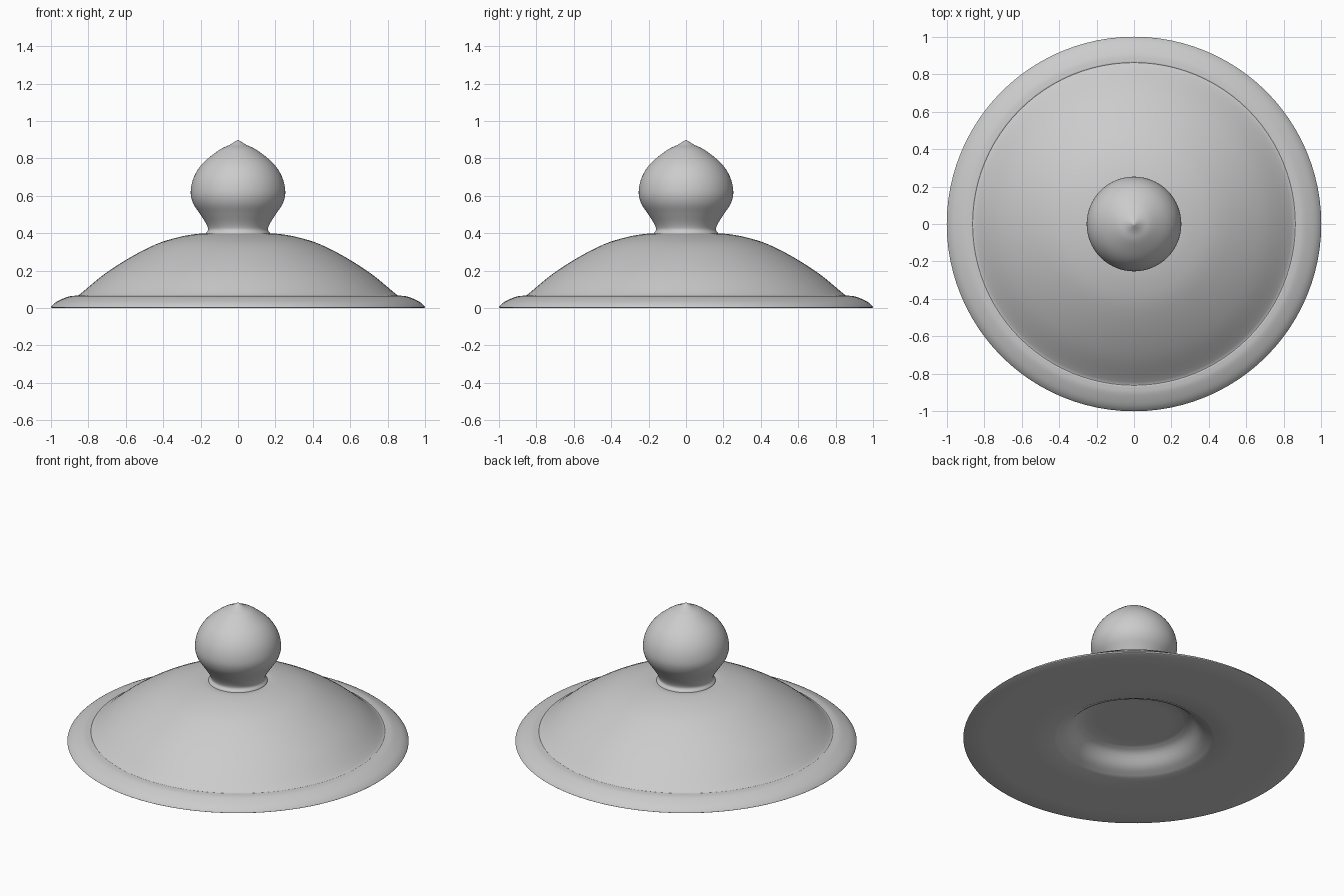
import bpy, bmesh
from math import tau, radians
from mathutils import Vector

if "Cube" in bpy.data.objects:
    bpy.data.objects.remove(bpy.data.objects["Cube"])


def smooth_path(points, steps=4):
    """Catmull-Rom curve through (radius, height) points."""
    p = [Vector((r, 0, z)) for r, z in points]
    p = [2 * p[0] - p[1]] + p + [2 * p[-1] - p[-2]]
    out = []
    for a, b, c, d in zip(p, p[1:], p[2:], p[3:]):
        for i in range(steps):
            t = i / steps
            out.append(0.5 * (2 * b + (c - a) * t + (2 * a - 5 * b + 4 * c - d) * t ** 2
                              + (3 * b - a - 3 * c + d) * t ** 3))
    return out + [p[-2]]


def lathe(name, sections, segments=96):
    """Spin joined curve sections around z; corners stay between sections."""
    bm = bmesh.new()
    path = [v for s in sections for v in smooth_path(s)]
    verts = [bm.verts.new((max(v.x, 0), 0, v.z)) for v in path]
    edges = [bm.edges.new(pair) for pair in zip(verts, verts[1:])]
    bmesh.ops.spin(bm, geom=verts + edges, cent=(0, 0, 0), axis=(0, 0, 1),
                   angle=tau, steps=segments, use_duplicate=False)
    bmesh.ops.remove_doubles(bm, verts=bm.verts, dist=0.0005)
    bmesh.ops.recalc_face_normals(bm, faces=bm.faces)
    mesh = bpy.data.meshes.new(name)
    bm.to_mesh(mesh)
    bm.free()
    obj = bpy.data.objects.new(name, mesh)
    bpy.context.collection.objects.link(obj)
    bpy.context.view_layer.objects.active = obj
    obj.select_set(True)
    bpy.ops.object.shade_smooth_by_angle(angle=radians(40))
    obj.select_set(False)
    return obj


# Lid: recessed underside, flat base, rounded rim, shallow dome
lathe("lid", [
    [(0, 0.117), (0.29, 0.117)],
    [(0.29, 0.117), (0.34, 0.095), (0.40, 0.035), (0.47, 0)],
    [(0.47, 0), (0.995, 0)],
    [(0.995, 0), (1.0, 0.006), (0.97, 0.033), (0.91, 0.06), (0.87, 0.066), (0.845, 0.074),
     (0.72, 0.177), (0.58, 0.268), (0.44, 0.34), (0.32, 0.378), (0.22, 0.396), (0.17, 0.396)],
    [(0.17, 0.396), (0, 0.396)],
])

# Knob: flared foot, narrow neck, ball with a small pointed tip
lathe("knob", [
    [(0, 0.385), (0.175, 0.385)],
    [(0.175, 0.385), (0.172, 0.40), (0.16, 0.42), (0.173, 0.455), (0.205, 0.505),
     (0.24, 0.56), (0.253, 0.62), (0.236, 0.70), (0.187, 0.775), (0.10, 0.845),
     (0.045, 0.872), (0, 0.90)],
])
